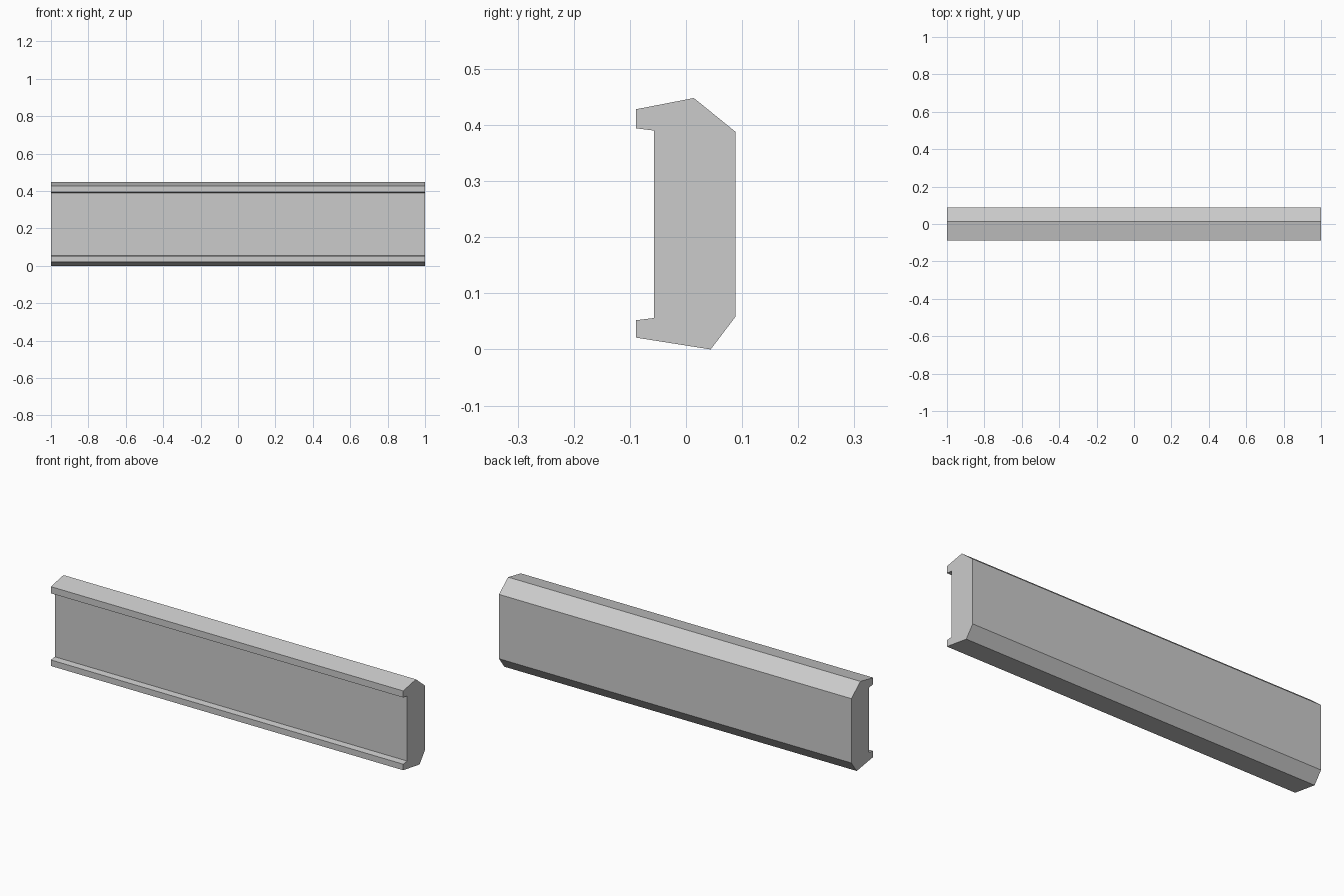
import bpy
import bmesh

if "Cube" in bpy.data.objects:
    bpy.data.objects.remove(bpy.data.objects["Cube"])

# Single plain grey
grey = bpy.data.materials.new("light_grey")
grey.use_nodes = True
colour = (0.6, 0.6, 0.6, 1)
grey.diffuse_color = colour
grey.node_tree.nodes["Principled BSDF"].inputs["Base Color"].default_value = colour

# Channel cross-section in (y, z): bevelled back, two small lips at the front
PROFILE = [
    (-0.089, 0.021), (0.044, 0.0), (0.088, 0.058), (0.088, 0.388), (0.014, 0.448),
    (-0.089, 0.428), (-0.089, 0.394), (-0.057, 0.39), (-0.057, 0.056), (-0.089, 0.052),
]

# Extrude the section along x
bm = bmesh.new()
section = bm.faces.new([bm.verts.new((-1, y, z)) for y, z in PROFILE])
extruded = bmesh.ops.extrude_face_region(bm, geom=[section], use_keep_orig=True)
moved = [v for v in extruded["geom"] if isinstance(v, bmesh.types.BMVert)]
bmesh.ops.translate(bm, verts=moved, vec=(2, 0, 0))
bmesh.ops.recalc_face_normals(bm, faces=bm.faces)

mesh = bpy.data.meshes.new("channel_rail")
bm.to_mesh(mesh)
bm.free()
mesh.materials.append(grey)
rail = bpy.data.objects.new("channel_rail", mesh)
bpy.context.collection.objects.link(rail)
